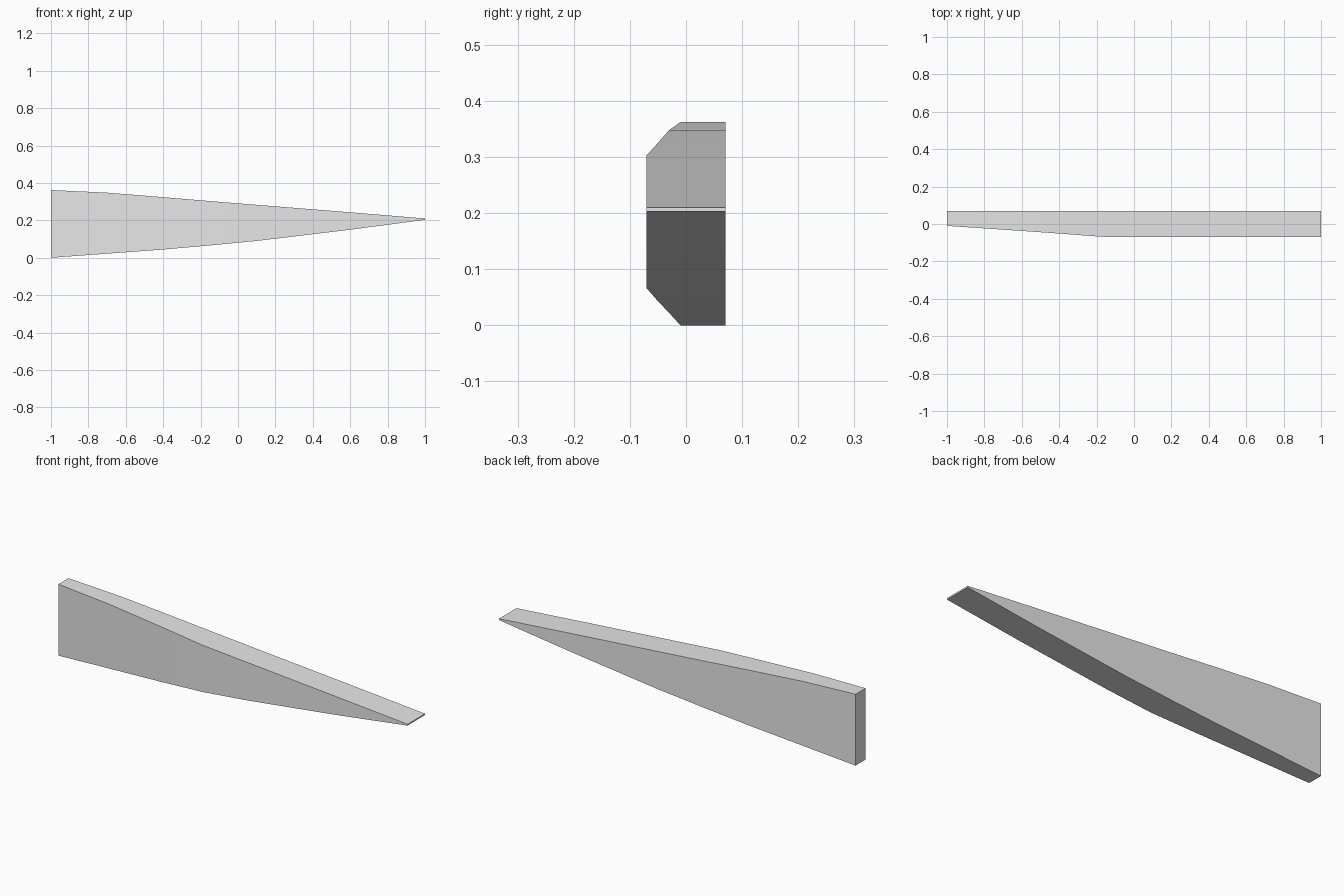
import bpy
import bmesh
import math

cube = bpy.data.objects.get("Cube")
if cube:
    bpy.data.objects.remove(cube, do_unlink=True)

# Plain light grey for the whole part
grey = bpy.data.materials.new("light_grey")
grey.use_nodes = True
grey.diffuse_color = (0.8, 0.8, 0.8, 1)
grey.node_tree.nodes["Principled BSDF"].inputs["Base Color"].default_value = (0.8, 0.8, 0.8, 1)

# Cross-sections along the blade: x, bottom z, top z, front y
BACK = 0.07
sections = [
    (-1.0, 0.0, 0.362, -0.01),
    (-0.7, 0.022, 0.348, -0.03),
    (-0.4, 0.044, 0.324, -0.051),
    (-0.15, 0.066, 0.303, -0.07),
    (0.1, 0.09, 0.283, -0.07),
    (0.6, 0.15, 0.243, -0.07),
    (1.0, 0.203, 0.21, -0.07),
]

# Loft the rectangular sections into a tapered blade
bm = bmesh.new()
rings = []
for x, low, high, front in sections:
    corners = [(front, low), (BACK, low), (BACK, high), (front, high)]
    rings.append([bm.verts.new((x, y, z)) for y, z in corners])
for a, b in zip(rings, rings[1:]):
    for i in range(4):
        j = (i + 1) % 4
        bm.faces.new((a[i], a[j], b[j], b[i]))

# Close the wide root and the thin tip
bm.faces.new(rings[0])
bm.faces.new(rings[-1])
bmesh.ops.recalc_face_normals(bm, faces=bm.faces)

mesh = bpy.data.meshes.new("tapered_blade")
bm.to_mesh(mesh)
bm.free()
mesh.materials.append(grey)
blade = bpy.data.objects.new("tapered_blade", mesh)
bpy.context.collection.objects.link(blade)

# Soften the gentle bends and keep the edges sharp
bpy.ops.object.select_all(action="DESELECT")
blade.select_set(True)
bpy.context.view_layer.objects.active = blade
bpy.ops.object.shade_smooth_by_angle(angle=math.radians(30))
